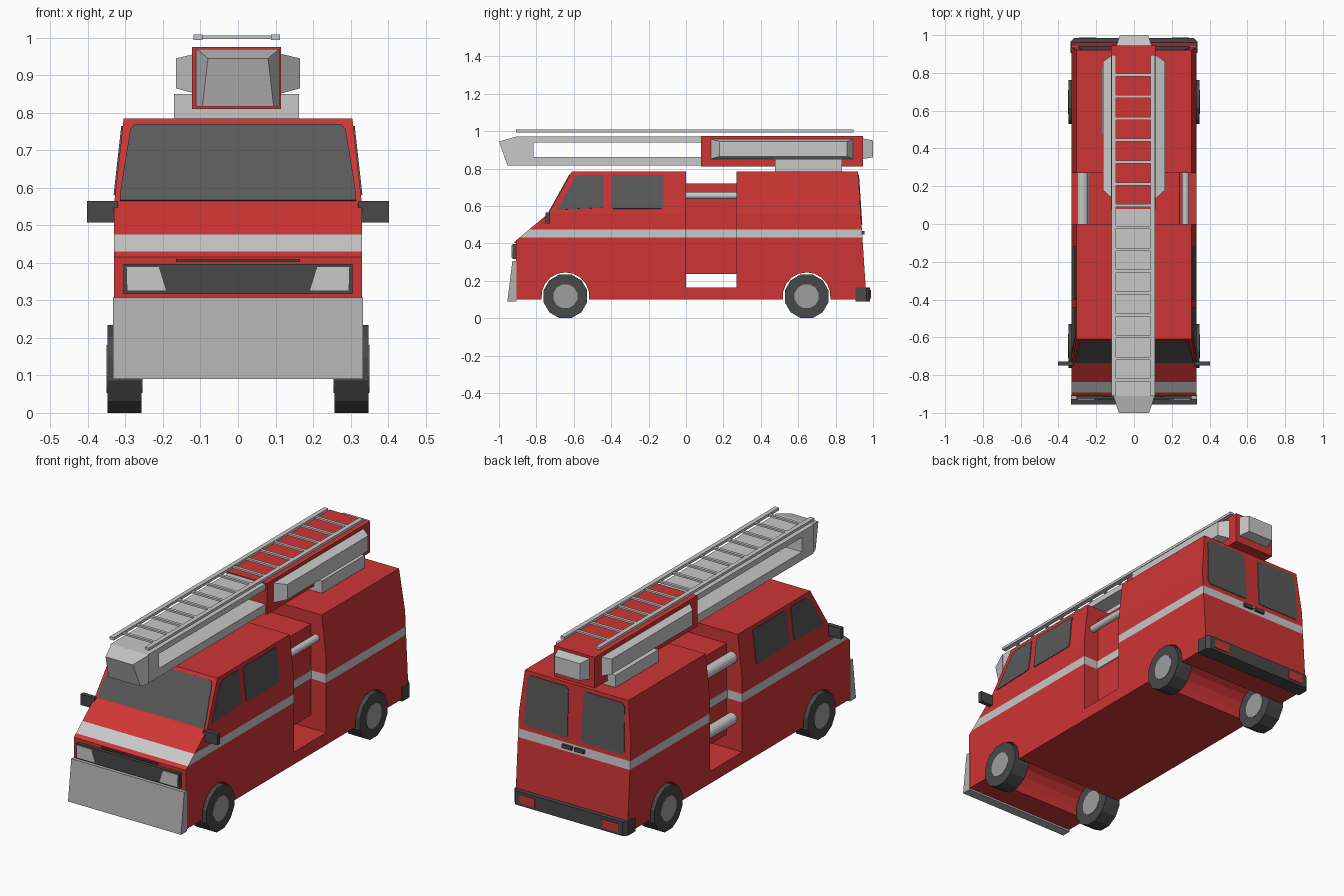
import bpy, bmesh, math
from mathutils import Vector, geometry

if "Cube" in bpy.data.objects:
    bpy.data.objects.remove(bpy.data.objects["Cube"])

def material(name, r, g, b):
    m = bpy.data.materials.new(name)
    m.diffuse_color = (r, g, b, 1)
    m.use_nodes = True
    m.node_tree.nodes["Principled BSDF"].inputs["Base Color"].default_value = m.diffuse_color
    return m

RED = material("fire red", .62, .035, .035)
LIGHT = material("light grey", .58, .58, .58)
PLATE = material("plate grey", .44, .44, .44)
HUB = material("hub grey", .34, .34, .34)
GLASS = material("dark glass", .10, .10, .10)
DARK = material("dark rubber", .065, .065, .065)

def finish(name, bm, *mats):
    bmesh.ops.recalc_face_normals(bm, faces=bm.faces)
    me = bpy.data.meshes.new(name)
    bm.to_mesh(me)
    bm.free()
    for m in mats:
        me.materials.append(m)
    ob = bpy.data.objects.new(name, me)
    bpy.context.collection.objects.link(ob)
    return ob

def loft_bm(a, b):
    bm = bmesh.new()
    va = [bm.verts.new(p) for p in a]
    vb = [bm.verts.new(p) for p in b]
    bm.faces.new(va)
    bm.faces.new(vb[::-1])
    n = len(a)
    for i in range(n):
        j = (i + 1) % n
        bm.faces.new((va[i], vb[i], vb[j], va[j]))
    return bm

def loft(name, a, b, mat):
    return finish(name, loft_bm(a, b), mat)

def box(name, x0, x1, y0, y1, z0, z1, mat):
    ring = lambda z: [(x0, y0, z), (x1, y0, z), (x1, y1, z), (x0, y1, z)]
    return loft(name, ring(z0), ring(z1), mat)

def plate(name, pts, mat, t=.004):
    # thin panel centred on the surface it lies on
    pts = [Vector(p) for p in pts]
    n = geometry.normal(pts) * t
    return loft(name, [p - n for p in pts], [p + n for p in pts], mat)

def circle(axis, u, v, w, r, n):
    # ring of n points round the x or y axis, flat side down
    out = []
    for i in range(n):
        a = 2 * math.pi * (i + .5) / n
        p, q = u + r * math.sin(a), v - r * math.cos(a)
        out.append((w, p, q) if axis == "x" else (p, w, q))
    return out

# surfaces of the body shell
side_x = lambda z: .33 - .025 * max(0, z - .56) / .225
screen_y = lambda z: -.735 + .125 * (z - .56) / .225
rear_y = lambda z: .965 - .045 * (z - .1) / .685

def arch(c):
    a0 = .133
    angles = [math.pi + a0 - (math.pi + 2 * a0) * i / 10 for i in range(11)]
    return [(c + .128 * math.cos(a), .117 + .128 * math.sin(a)) for a in angles]

def shell(name, profile):
    bm = loft_bm([(-.33, y, z) for y, z in profile], [(.33, y, z) for y, z in profile])
    for z in (.43, .475, .56):
        bmesh.ops.bisect_plane(bm, geom=bm.verts[:] + bm.edges[:] + bm.faces[:],
                               plane_co=(0, 0, z), plane_no=(0, 0, 1))
    for v in bm.verts:
        v.co.x = math.copysign(side_x(v.co.z), v.co.x)
    for f in bm.faces:      # stripe band
        f.material_index = int(.43 < f.calc_center_median().z < .475)
    return finish(name, bm, RED, LIGHT)

# body halves, low middle floor and set-in middle block
shell("cab_body", [(0, .1), (0, .785), (-.61, .785), (-.735, .56), (-.91, .415),
                   (-.91, .1)] + arch(-.645))
shell("rear_body", [(.27, .1)] + arch(.645) + [(.965, .1), (.92, .785), (.27, .785)])
box("middle_floor", -.33, .33, 0, .27, .1, .165, RED)
box("middle_block", -.24, .24, 0, .27, .235, .72, RED)
for s in (-1, 1):
    box("middle_stripe", s * .238, s * .244, 0, .27, .43, .475, LIGHT)
for x, z, r in ((.272, .655, .019), (-.272, .655, .03), (-.272, .33, .03)):
    loft("hose_tube", circle("y", x, z, 0, r, 16), circle("y", x, z, .27, r, 16), LIGHT)

# wheels
for s in (-1, 1):
    for y in (-.645, .645):
        loft("wheel", circle("x", y, .117, s * .257, .121, 12),
             circle("x", y, .117, s * .348, .121, 12), DARK)
        for x in (.255, .345):
            loft("hub", circle("x", y, .117, s * x, .066, 12),
                 circle("x", y, .117, s * (x + .005), .066, 12), HUB)

# windows
ws = [(-.315, .565), (.315, .565), (.312, .60), (.287, .755), (.275, .768),
      (-.275, .768), (-.287, .755), (-.312, .60)]
plate("windscreen", [(x, screen_y(z), z) for x, z in ws], GLASS)
front_win = [(-.69, .58), (-.45, .59), (-.44, .60), (-.44, .765), (-.565, .765), (-.59, .755)]
back_win = [(-.40, .59), (-.39, .585), (-.13, .585), (-.12, .595), (-.12, .765),
            (-.39, .765), (-.40, .755)]
door_win = [(.05, .50), (.28, .50), (.295, .515), (.285, .75), (.27, .765), (.06, .765),
            (.045, .75), (.04, .51)]
for s in (-1, 1):
    for name, w in (("cab_side_window", front_win), ("crew_side_window", back_win)):
        plate(name, [(s * side_x(z), y, z) for y, z in w], GLASS)
    plate("rear_window", [(s * x, rear_y(z), z) for x, z in door_win], GLASS)
    box("rear_door_handle", s * .008, s * .065, .935, .955, .447, .465, DARK)
    # mirrors
    box("mirror", s * .32, s * .403, -.75, -.727, .507, .565, DARK)
    # headlights and tail lights
    lamp = [(.298, .39), (.21, .39), (.19, .325), (.296, .325)]
    plate("headlight", [(s * x, -.928, z) for x, z in lamp], LIGHT)
    box("tail_light", s * .2, s * .29, .98, .988, .105, .15, RED)

# front and rear fittings
box("grille", -.305, .305, -.927, -.905, .317, .397, DARK)
box("grille_trim", -.165, .165, -.916, -.905, .402, .41, DARK)
loft("front_plate", [(-.333, -.955, .09), (.333, -.955, .09), (.333, -.905, .09), (-.333, -.905, .09)],
     [(-.333, -.928, .307), (.333, -.928, .307), (.333, -.905, .307), (-.333, -.905, .307)], PLATE)
bump = [(-.335, .905), (.335, .905), (.335, .965), (.315, .985), (-.315, .985), (-.335, .965)]
loft("rear_bumper", [(x, y, .09) for x, y in bump], [(x, y, .165) for x, y in bump], DARK)

# boom: turntable, red housing with side lockers, rear box
box("turntable", -.17, .163, .475, .835, .78, .85, LIGHT)
box("boom_housing", -.123, .115, .08, .945, .81, .975, RED)
def x_rect(x, y0, y1, z0, z1):
    return [(x, y0, z0), (x, y1, z0), (x, y1, z1), (x, y0, z1)]
def y_rect(y, hx, z0, z1):
    return [(-hx, y, z0), (hx, y, z0), (hx, y, z1), (-hx, y, z1)]
for s in (-1, 1):
    loft("boom_side_locker", x_rect(s * .11, .13, .897, .85, .958),
         x_rect(s * .165, .18, .86, .865, .945), LIGHT)
loft("boom_rear_box", y_rect(.94, .095, .85, .962), y_rect(1.0, .075, .86, .95), LIGHT)

# extending arm with an opening through its sides, tapered tip
box("arm_top", -.113, .105, -.91, .085, .94, .97, LIGHT)
box("arm_bottom", -.113, .105, -.91, .085, .817, .862, LIGHT)
box("arm_front_block", -.113, .105, -.91, -.815, .862, .94, LIGHT)
loft("arm_tip", y_rect(-.91, .11, .817, .97),
     [(-.095, -.955, .817), (.095, -.955, .817), (.08, -1.0, .945), (-.08, -1.0, .945)], LIGHT)

# ladder
for x in (-.107, .1):
    box("ladder_rail", x - .012, x + .012, -.91, .895, .994, 1.008, LIGHT)
for i in range(15):
    y = .79 - .1155 * i
    box("ladder_rung", -.1, .095, y - .008, y + .008, .996, 1.006, LIGHT)
